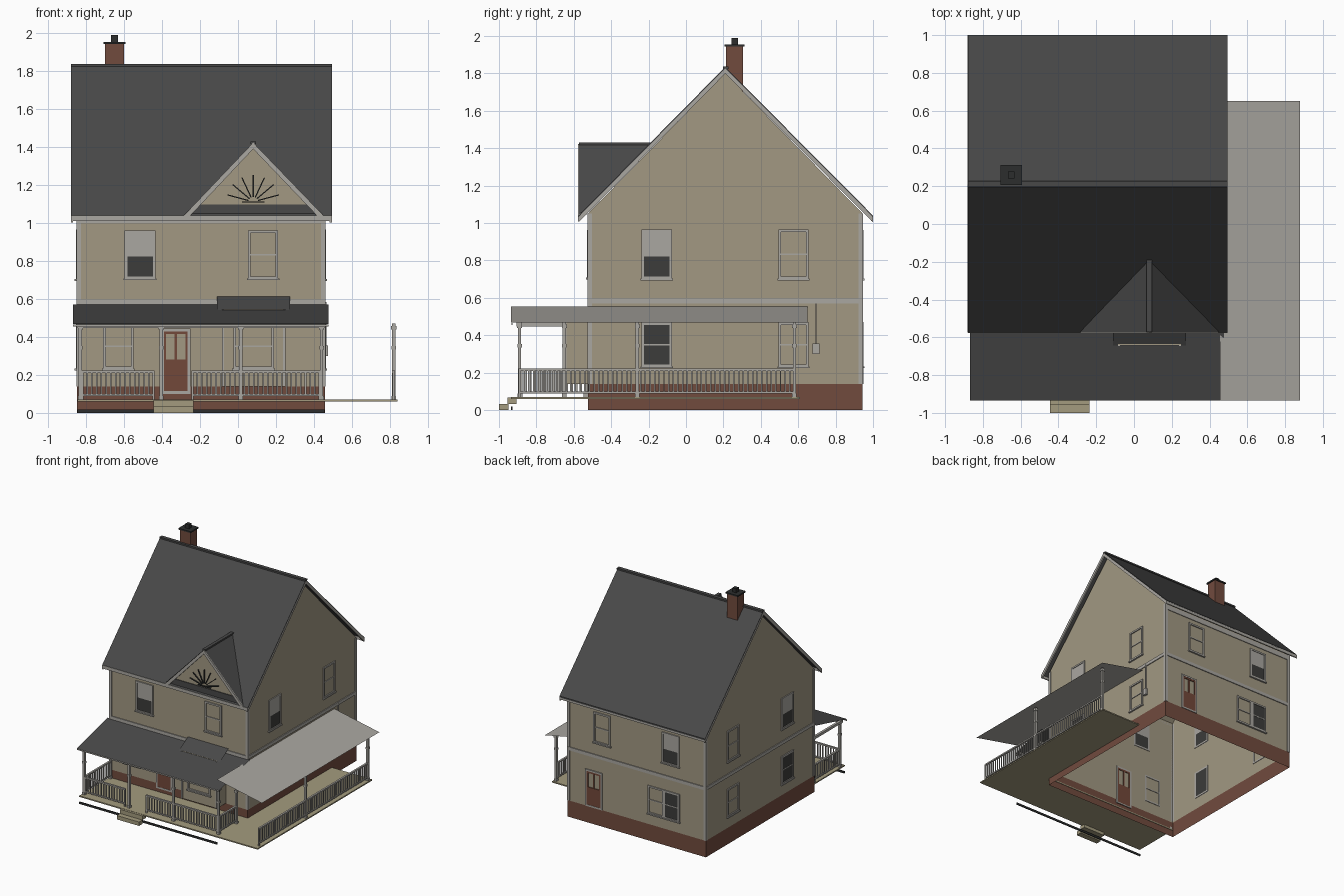
import bpy, bmesh, math
from mathutils import Vector, Matrix

if "Cube" in bpy.data.objects:
    bpy.data.objects.remove(bpy.data.objects["Cube"])

COLORS = {
    "wall tan": (0.36, 0.315, 0.225), "trim grey": (0.40, 0.385, 0.355),
    "roof charcoal": (0.065, 0.065, 0.065), "brick": (0.165, 0.07, 0.048),
    "door brown": (0.17, 0.065, 0.042), "dark glass": (0.045, 0.045, 0.043),
    "deck wood": (0.37, 0.33, 0.21), "black metal": (0.025, 0.027, 0.027),
}
MATS = {}
for n, c in COLORS.items():
    MATS[n] = bpy.data.materials.new(n)
    MATS[n].diffuse_color = (*c, 1)

X0, X1, Y0, Y1 = -0.845, 0.455, -0.52, 0.94     # house walls
BAY_Y = -0.64


def finish(bm, name, mat):
    me = bpy.data.meshes.new(name)
    bm.to_mesh(me)
    bm.free()
    me.materials.append(MATS[mat])
    ob = bpy.data.objects.new(name, me)
    bpy.context.scene.collection.objects.link(ob)
    return ob


PARTS = {}


def box(name, mat, x0, x1, y0, y1, z0, z1):
    """Add one box to a named part."""
    bm = PARTS.setdefault((name, mat), bmesh.new())
    m = Matrix.Translation(((x0 + x1) / 2, (y0 + y1) / 2, (z0 + z1) / 2)) @ \
        Matrix.Diagonal((abs(x1 - x0), abs(y1 - y0), abs(z1 - z0), 1))
    bmesh.ops.create_cube(bm, size=1, matrix=m)


def prism(name, mat, pts, axis, a, b, open_bottom=False):
    """Extrude a 2D profile along x (points are y,z) or y (points are x,z)."""
    bm = bmesh.new()
    mk = (lambda p, t: (t, p[0], p[1])) if axis == "x" else (lambda p, t: (p[0], t, p[1]))
    va = [bm.verts.new(mk(p, a)) for p in pts]
    vb = [bm.verts.new(mk(p, b)) for p in pts]
    n = len(pts)
    bm.faces.new(va)
    bm.faces.new(vb)
    for i in range(n):
        bm.faces.new((va[i], va[(i + 1) % n], vb[(i + 1) % n], vb[i]))
    bmesh.ops.recalc_face_normals(bm, faces=bm.faces)
    if open_bottom:
        bmesh.ops.delete(bm, geom=[f for f in bm.faces if f.normal.z < -0.9], context="FACES")
    return finish(bm, name, mat)


def sheet(name, mat, polys):
    bm = bmesh.new()
    for poly in polys:
        f = bm.faces.new([bm.verts.new(p) for p in poly])
        f.normal_update()
        if f.normal.z < 0:
            f.normal_flip()
    return finish(bm, name, mat)


def on_wall(wall, name, mat, u0, u1, z0, z1, d0, d1):
    """Box on a wall: u runs along it, d is depth outward."""
    if wall in ("front", "back", "bay"):
        base, s = {"front": (Y0, -1), "back": (Y1, 1), "bay": (BAY_Y, -1)}[wall]
        box(name, mat, u0, u1, base + s * d0, base + s * d1, z0, z1)
    else:
        base, s = {"right": (X1, 1), "left": (X0, -1)}[wall]
        box(name, mat, base + s * d0, base + s * d1, u0, u1, z0, z1)


def frame(wall, u0, u1, z0, z1, w=0.014):
    for a, b, c, d in ((u0, u0 + w, z0, z1), (u1 - w, u1, z0, z1),
                       (u0, u1, z1 - w, z1), (u0, u1, z0, z0 + w)):
        on_wall(wall, "window_frames", "trim grey", a, b, c, d, -0.004, 0.009)


def window(wall, u0, u1, z0, z1, style):
    frame(wall, u0, u1, z0, z1)
    on_wall(wall, "window_sills", "trim grey", u0 - 0.006, u1 + 0.006, z0 - 0.006, z0 + 0.004, 0, 0.015)
    zm, i = z0 + (z1 - z0) * 0.46, 0.014
    if style == "blind":
        on_wall(wall, "window_blinds", "trim grey", u0 + i, u1 - i, zm, z1 - i, -0.004, 0.004)
        on_wall(wall, "window_panes", "dark glass", u0 + i, u1 - i, z0 + i, zm, -0.004, 0.004)
    elif style == "dark":
        on_wall(wall, "window_panes", "dark glass", u0 + i, u1 - i, z0 + i, z1 - i, -0.004, 0.004)
    if style != "blind":
        zc = (z0 + z1) / 2
        on_wall(wall, "window_sashes", "trim grey", u0 + i, u1 - i, zc - 0.004, zc + 0.004, -0.004, 0.006)


def door(wall, u0, u1, z0, z1):
    frame(wall, u0 - 0.014, u1 + 0.014, z0, z1 + 0.014)
    zm, um = z0 + (z1 - z0) * 0.55, (u0 + u1) / 2
    on_wall(wall, "doors", "door brown", u0, u1, z0, zm, -0.004, 0.007)
    on_wall(wall, "doors", "door brown", u0, u1, z1 - 0.015, z1, -0.004, 0.007)
    for u in (u0 + 0.006, um, u1 - 0.006):
        on_wall(wall, "doors", "door brown", u - 0.006, u + 0.006, zm, z1, -0.004, 0.007)


# --- house shell, open underneath, with brick base
prism("house_walls", "wall tan", [(Y0, 0.13), (Y0, 1.055), (0.21, 1.80), (Y1, 1.055), (Y1, 0.13)],
      "x", X0, X1, True)
prism("brick_base", "brick", [(Y0 - .004, 0), (Y0 - .004, .14), (Y1 + .004, .14), (Y1 + .004, 0)],
      "x", X0 - .004, X1 + .004, True)
bb = bpy.data.objects["brick_base"].data
bm = bmesh.new()
bm.from_mesh(bb)
bmesh.ops.delete(bm, geom=[f for f in bm.faces if abs(f.normal.z) > 0.9], context="FACES")
bm.to_mesh(bb)
bm.free()

# --- corner boards and belt course
for x, sx in ((X0, -1), (X1, 1)):
    for y, sy in ((Y0, -1), (Y1, 1)):
        box("corner_boards", "trim grey", x + sx * .006, x - sx * .018, y + sy * .006, y + sy * .0, .14, 1.05)
        box("corner_boards", "trim grey", x + sx * .006, x, y + sy * .006, y - sy * .018, .14, 1.05)
for w, a, b in (("front", X0, X1), ("back", X0, X1), ("left", Y0, Y1), ("right", Y0, Y1)):
    on_wall(w, "belt_course", "trim grey", a, b, .57, .598, 0, .007)
for w in ("front", "back"):
    on_wall(w, "frieze_boards", "trim grey", X0, X1, 1.0, 1.04, 0, .006)

# --- main roof, rake boards, eave boards and ridge cap
def gable(t0, t1):
    return [(-.575, 1.04 - t0), (.21, 1.835 - t0), (1.0, 1.04 - t0),
            (1.0, 1.04 - t1), (.21, 1.835 - t1), (-.575, 1.04 - t1)]
prism("main_roof", "roof charcoal", gable(0, .012), "x", -.88, .495)
prism("rake_board_left", "trim grey", gable(.008, .036), "x", -.881, -.868)
prism("rake_board_right", "trim grey", gable(.008, .036), "x", .483, .496)
for y in (-.578, .99):
    box("eave_boards", "trim grey", -.88, .495, y, y + .01, 1.012, 1.04)
box("ridge_cap", "roof charcoal", -.88, .495, .197, .228, 1.825, 1.838)

# --- chimney
box("chimney", "brick", -.70, -.60, .215, .305, 1.70, 1.945)
box("chimney_cap", "black metal", -.708, -.592, .207, .313, 1.943, 1.955)
box("chimney_pot", "black metal", -.668, -.632, .242, .278, 1.955, 1.99)

# --- front cross gable with sunburst
RF, RB = (.08, -.572, 1.428), (.08, -.185, 1.428)
sheet("cross_gable_roof", "roof charcoal",
      [[RF, RB, (-.285, -.572, 1.045)], [RF, RB, (.45, -.572, 1.045)]])
box("cross_gable_ridge", "roof charcoal", .066, .094, -.572, -.19, 1.417, 1.43)
prism("cross_gable_wall", "wall tan", [(-.26, 1.045), (.08, 1.40), (.425, 1.045)], "y", -.56, -.53)
prism("cross_gable_pent", "roof charcoal", [(-.26, 1.045), (-.21, 1.098), (.37, 1.098), (.425, 1.045)],
      "y", -.566, -.55)
prism("cross_gable_trim", "trim grey", [(-.285, 1.04), (.08, 1.424), (.45, 1.04),
      (.415, 1.04), (.08, 1.39), (-.25, 1.04)], "y", -.577, -.564)
rays = bmesh.new()
for k in range(7):
    a = math.radians(15 + 25 * k)
    m = Matrix.Translation((.08, -.569, 1.112)) @ Matrix.Rotation(-a, 4, "Y") @ \
        Matrix.Translation((.083, 0, 0)) @ Matrix.Diagonal((.115, .009, .006, 1))
    bmesh.ops.create_cube(rays, size=1, matrix=m)
finish(rays, "sunburst_rays", "black metal")
box("sunburst_base", "black metal", .02, .14, -.573, -.56, 1.108, 1.114)

# --- windows and doors
window("front", -.597, -.435, .705, .962, "blind")
window("front", .053, .212, .705, .962, "clear")
window("front", -.71, -.55, .23, .47, "clear")
door("front", -.39, -.265, .10, .43)
for w in ("left", "right"):
    window(w, -.238, -.075, .70, .965, "blind")
    window(w, .495, .655, .70, .965, "clear")
    window(w, -.238, -.075, .23, .47, "dark")
    window(w, .495, .655, .23, .47, "clear")
window("back", -.597, -.435, .70, .962, "blind")
window("back", .053, .212, .70, .962, "clear")
window("back", -.60, -.45, .23, .47, "dark")
window("back", -.45, -.30, .23, .47, "clear")
door("back", .145, .275, .14, .44)

# --- bay window under the porch
box("bay_walls", "wall tan", -.085, .25, BAY_Y, Y0, .14, .545)
window("bay", -.025, .19, .23, .47, "clear")
for u in (-.085, .238):
    on_wall("bay", "bay_corner_boards", "trim grey", u, u + .012, .14, .545, 0, .005)
sheet("bay_roof", "roof charcoal", [[(-.11, -.645, .54), (.275, -.645, .54), (.275, Y0, .612), (-.11, Y0, .612)]])

# --- porch roofs and beam
sheet("front_porch_roof", "roof charcoal",
      [[(-.868, -.935, .468), (.476, -.935, .468), (.476, Y0, .572), (-.868, Y0, .572)]])
sheet("side_porch_roof", "trim grey",
      [[(X1, -.935, .555), (.88, -.935, .468), (.88, .65, .468), (X1, .65, .555)]])
box("porch_beam", "trim grey", -.85, .46, -.905, -.88, .447, .468)
box("porch_beam", "trim grey", -.85, -.83, -.89, Y0, .447, .468)
box("porch_fascia", "trim grey", -.868, .476, -.934, -.928, .455, .466)

# --- deck, steps, ground strip
box("front_deck", "deck wood", X0, .84, -.935, Y0, .06, .07)
box("side_deck", "deck wood", X1, .84, Y0, .61, .06, .07)
box("steps", "deck wood", -.445, -.235, -1.0, -.95, 0, .033)
box("steps", "deck wood", -.445, -.235, -.955, -.905, .033, .068)
box("ground_strip", "black metal", X0, X1, -.935, -.928, 0, .018)

# --- posts
for x, y in ((-.83, -.89), (-.405, -.89), (.015, -.89), (.44, -.89),
             (.44, -.65), (-.83, -.535), (.82, -.26), (.82, .58)):
    box("porch_posts", "trim grey", x - .009, x + .009, y - .009, y + .009, .07, .47)
    for z, r in ((.07, .012), (.335, .012), (.44, .014)):
        box("post_collars", "trim grey", x - r, x + r, y - r, y + r, z, z + .018)


# --- railings
def railing(ax, c, a, b):
    put = (lambda a0, a1, h, z0, z1: box("railings", "trim grey", a0, a1, c - h, c + h, z0, z1)) if ax == "x" \
        else (lambda a0, a1, h, z0, z1: box("railings", "trim grey", c - h, c + h, a0, a1, z0, z1))
    put(a, b, .008, .21, .222)
    put(a, b, .006, .09, .10)
    n = max(2, round((b - a) / .025))
    for i in range(n + 1):
        u = a + (b - a) * i / n
        put(u - .004, u + .004, .004, .10, .21)
    for u in (a, b):
        put(u - .006, u + .006, .006, .07, .222)


railing("x", -.89, -.82, -.445)
railing("x", -.89, -.24, .43)
railing("y", -.83, -.88, -.535)
railing("y", .44, -.88, -.65)
railing("y", .82, -.89, .58)

# --- meter box with conduit on the right wall
on_wall("right", "meter_box", "trim grey", .677, .715, .30, .355, 0, .02)
on_wall("right", "meter_conduit", "trim grey", .693, .699, .355, .585, 0, .01)

for (name, mat), bm in PARTS.items():
    finish(bm, name, mat)

for m in bpy.data.materials:
    if m.users and not m.is_grease_pencil:
        m.use_nodes = True
        m.node_tree.nodes["Principled BSDF"].inputs["Base Color"].default_value = m.diffuse_color
